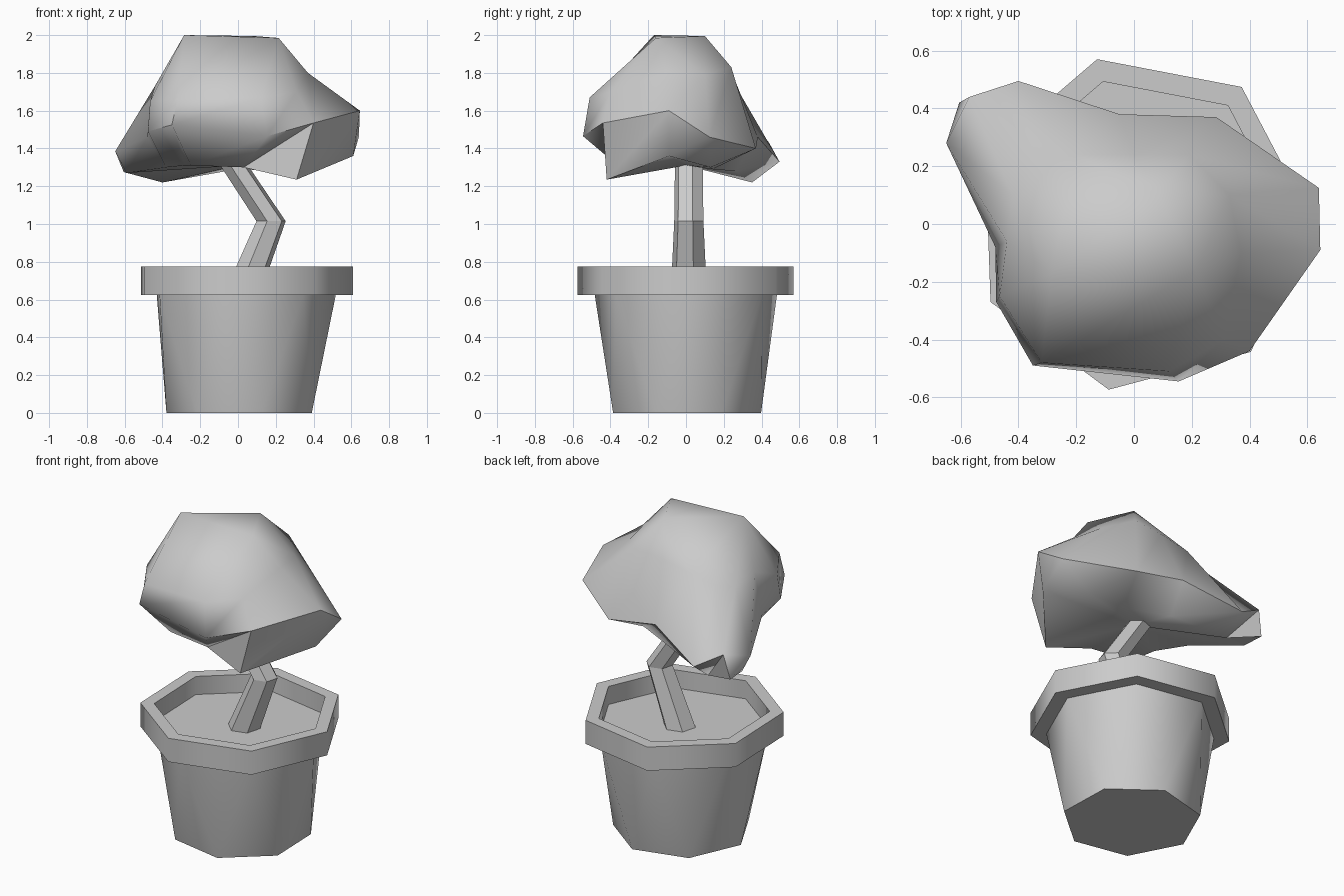
import bpy, bmesh, math

if "Cube" in bpy.data.objects:
    bpy.data.objects.remove(bpy.data.objects["Cube"])


def ring(cx, cy, z, r, sides, turn):
    """Regular horizontal polygon."""
    return [(cx + r * math.cos(math.radians(turn) + math.tau * i / sides),
             cy + r * math.sin(math.radians(turn) + math.tau * i / sides), z)
            for i in range(sides)]


def loft(name, rings, angle, base_centre=None):
    """Skin a stack of rings with triangles, cap the ends, weld."""
    bm = bmesh.new()
    rows = [[bm.verts.new(p) for p in r] for r in rings]
    n = len(rows[0])
    for a, b in zip(rows, rows[1:]):
        for i in range(n):
            j = (i + 1) % n
            bm.faces.new((a[i], a[j], b[j]))
            bm.faces.new((a[i], b[j], b[i]))
    if base_centre:
        c = bm.verts.new(base_centre)
        for i in range(n):
            bm.faces.new((c, rows[0][(i + 1) % n], rows[0][i]))
    else:
        bm.faces.new(rows[0][::-1])
    bm.faces.new(rows[-1])
    bmesh.ops.remove_doubles(bm, verts=bm.verts[:], dist=0.0005)
    bmesh.ops.recalc_face_normals(bm, faces=bm.faces[:])
    mesh = bpy.data.meshes.new(name)
    bm.to_mesh(mesh)
    bm.free()
    ob = bpy.data.objects.new(name, mesh)
    bpy.context.collection.objects.link(ob)
    bpy.ops.object.select_all(action='DESELECT')
    ob.select_set(True)
    bpy.context.view_layer.objects.active = ob
    if angle:
        bpy.ops.object.shade_smooth_by_angle(angle=math.radians(angle))
    return ob


# Seven-sided pot: twisted body, overhanging rim, recessed soil
pot_profile = [(0.402, 0, 27.5), (0.495, 0.625, 2), (0.587, 0.625, 2),
               (0.587, 0.775, 2), (0.507, 0.775, 2), (0.507, 0.66, 2)]
loft("flower_pot", [ring(0.023, 0.003, z, r, 7, t) for r, z, t in pot_profile], 52)

# Bent six-sided trunk
trunk_path = [(0.03, 0.65, 0.098), (0.175, 1.015, 0.08), (-0.08, 1.40, 0.075)]
loft("trunk", [ring(x, 0.015, z, r, 6, 15) for x, z, r in trunk_path], 0)

# Lumpy crown: underside ring, overhanging ridge, shoulder, triangular top
underside = [(.03, -.35, 1.30), (.31, -.42, 1.235), (.61, -.09, 1.36),
             (.44, .13, 1.30), (.2, .14, 1.29), (-.06, .26, 1.28),
             (-.4, .35, 1.22), (-.605, .42, 1.275), (-.59, .28, 1.27),
             (-.38, .04, 1.30), (-.28, -.15, 1.31), (-.25, -.32, 1.31)]
ridge = [(.155, -.545, 1.465), (.4, -.44, 1.535), (.645, -.09, 1.6),
         (.64, .125, 1.46), (.285, .37, 1.40), (-.05, .38, 1.46),
         (-.4, .495, 1.33), (-.57, .44, 1.43), (-.65, .28, 1.385),
         (-.48, -.08, 1.46), (-.477, -.27, 1.49), (-.35, -.49, 1.525)]
shoulder = [(.12, -.51, 1.67), (.31, -.4, 1.7), (.37, -.1, 1.8),
            (.33, .1, 1.79), (.19, .24, 1.83), (0, .24, 1.81),
            (-.2, .24, 1.77), (-.34, .2, 1.72), (-.42, .1, 1.69),
            (-.44, -.06, 1.73), (-.465, -.25, 1.65), (-.32, -.48, 1.66)]
left, right, back = (-.285, -.17, 2.0), (.215, -.16, 1.985), (.085, .1, 1.995)
top = [right] * 4 + [back] * 3 + [left] * 5
loft("crown", [underside, ridge, shoulder, top], 55, base_centre=(0, 0, 1.31))
